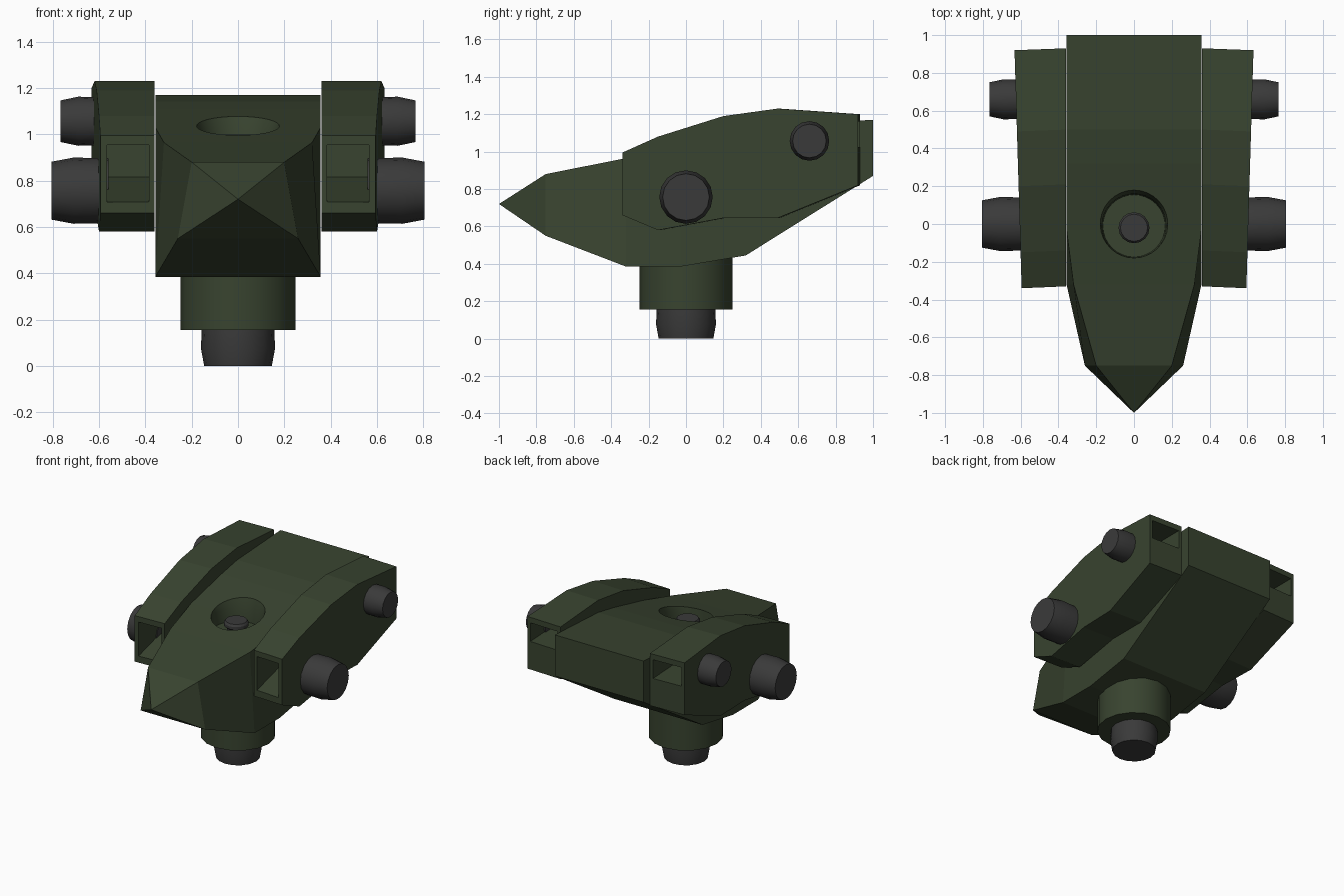
import bpy, bmesh, math
from mathutils import Matrix

if "Cube" in bpy.data.objects:
    bpy.data.objects.remove(bpy.data.objects["Cube"], do_unlink=True)


def material(name, rgb):
    m = bpy.data.materials.new(name)
    m.use_nodes = True
    m.diffuse_color = (*rgb, 1)
    m.node_tree.nodes["Principled BSDF"].inputs["Base Color"].default_value = (*rgb, 1)
    return m


GREEN = material("dark green", (0.04, 0.057, 0.029))
GREY = material("dark grey", (0.042, 0.042, 0.042))


def make(name, bm, mat, smooth=False):
    bmesh.ops.recalc_face_normals(bm, faces=bm.faces)
    me = bpy.data.meshes.new(name)
    bm.to_mesh(me)
    bm.free()
    me.materials.append(mat)
    if smooth:
        me.shade_smooth()
        me.set_sharp_from_angle(angle=math.radians(30))
    ob = bpy.data.objects.new(name, me)
    bpy.context.collection.objects.link(ob)
    return ob


def bridge(bm, a, b):
    n = len(a)
    for i in range(n):
        j = (i + 1) % n
        bm.faces.new((a[i], a[j], b[j], b[i]))


def prism(name, profile, inner, outer):
    """Side profile of (y, z) points; inner and outer map them to 3D points."""
    bm = bmesh.new()
    a = [bm.verts.new(inner(y, z)) for y, z in profile]
    b = [bm.verts.new(outer(y, z)) for y, z in profile]
    bm.faces.new(a)
    bm.faces.new(b)
    bridge(bm, a, b)
    return make(name, bm, GREEN)


def lathe(name, profile, mat, matrix=Matrix(), sides=16):
    """Solid turned from (radius, height) points about z, then placed."""
    bm = bmesh.new()
    rings = []
    for r, h in profile:
        angles = [math.tau * i / sides for i in range(sides)]
        rings.append([bm.verts.new((r * math.cos(t), r * math.sin(t), h)) for t in angles])
    for a, b in zip(rings, rings[1:]):
        bridge(bm, a, b)
    bm.faces.new(rings[0])
    bm.faces.new(rings[-1])
    bm.transform(matrix)
    return make(name, bm, mat, True)


def cut(ob, cutter):
    mod = ob.modifiers.new("cut", 'BOOLEAN')
    mod.operation = 'DIFFERENCE'
    mod.solver = 'EXACT'
    mod.object = cutter
    cutter.hide_render = True
    cutter.hide_viewport = True
    cutter.display_type = 'WIRE'


def mirror(ob):
    ob.modifiers.new("mirror", 'MIRROR').use_mirror_merge = False


# Main body: sections of (y, top half width, top z, bottom half width, bottom z)
W = 0.357
sections = [
    (-0.75, 0.20, 0.88, 0.26, 0.55),
    (-0.32, 0.32, 0.965, W, 0.385),
    (-0.03, W, 1.03, W, 0.385),
    (0.32, W, 1.11, W, 0.445),
    (0.5, W, 1.143, W, 0.558),
    (1.0, W, 1.17, W, 0.87),
]
bm = bmesh.new()
tip = bm.verts.new((0, -1, 0.72))
loops = [[bm.verts.new(p) for p in ((-wt, y, zt), (wt, y, zt), (wb, y, zb), (-wb, y, zb))]
         for y, wt, zt, wb, zb in sections]
for i in range(4):
    bm.faces.new((tip, loops[0][i], loops[0][(i + 1) % 4]))
for a, b in zip(loops, loops[1:]):
    bridge(bm, a, b)
bm.faces.new(loops[-1])
body = make("body", bm, GREEN)

# Round well in the top of the body, with a small nozzle in it
well = lathe("top_well_cutter", [(0.165, 0.91), (0.17, 1.0), (0.2, 1.12), (0.2, 1.3)],
             GREEN, Matrix.Translation((0, -0.01, 0)), 32)
cut(body, well)
lathe("top_nozzle", [(0.062, 0.9), (0.062, 0.95), (0.082, 0.965), (0.082, 0.985), (0.072, 1.0)],
      GREY, Matrix.Translation((0, -0.02, 0)))

# Side pods, widening a little towards the back
pod_profile = [(-0.34, 0.995), (-0.15, 1.08), (0.2, 1.19), (0.49, 1.23), (0.92, 1.2),
               (0.92, 0.82), (0.49, 0.645), (0.2, 0.645), (-0.15, 0.58), (-0.34, 0.66)]
pod = prism("side_pods", pod_profile,
            lambda y, z: (0.36, y + 0.01, z),
            lambda y, z: (0.605 + 0.03 * y, y, z))

# Openings in the front and back of each pod
openings = {
    "front_opening_cutter": ([(-0.4, 0.69), (0.05, 0.815), (0.05, 0.955), (-0.4, 0.955)], 0.565),
    "back_opening_cutter": ([(1.0, 1.02), (0.6, 1.04), (0.6, 1.16), (1.0, 1.16)], 0.61),
}
for name, (profile, edge) in openings.items():
    cut(pod, prism(name, profile,
                   lambda y, z: (0.385, y, z),
                   lambda y, z: (edge, y, z)))
mirror(pod)

# Side nozzles
turn = Matrix.Rotation(math.pi / 2, 4, 'Y')
for name, y, z, profile in (
    ("large_side_nozzles", 0, 0.757, [(0.14, 0.56), (0.143, 0.71), (0.125, 0.806)]),
    ("small_side_nozzles", 0.66, 1.057, [(0.104, 0.6), (0.106, 0.69), (0.09, 0.766)]),
):
    mirror(lathe(name, profile, GREY, Matrix.Translation((0, y, z)) @ turn))

# Lower collar and nozzle
lathe("lower_collar", [(0.248, 0.155), (0.248, 0.5)], GREEN)
lathe("lower_nozzle", [(0.146, 0), (0.16, 0.075), (0.157, 0.16)], GREY)
